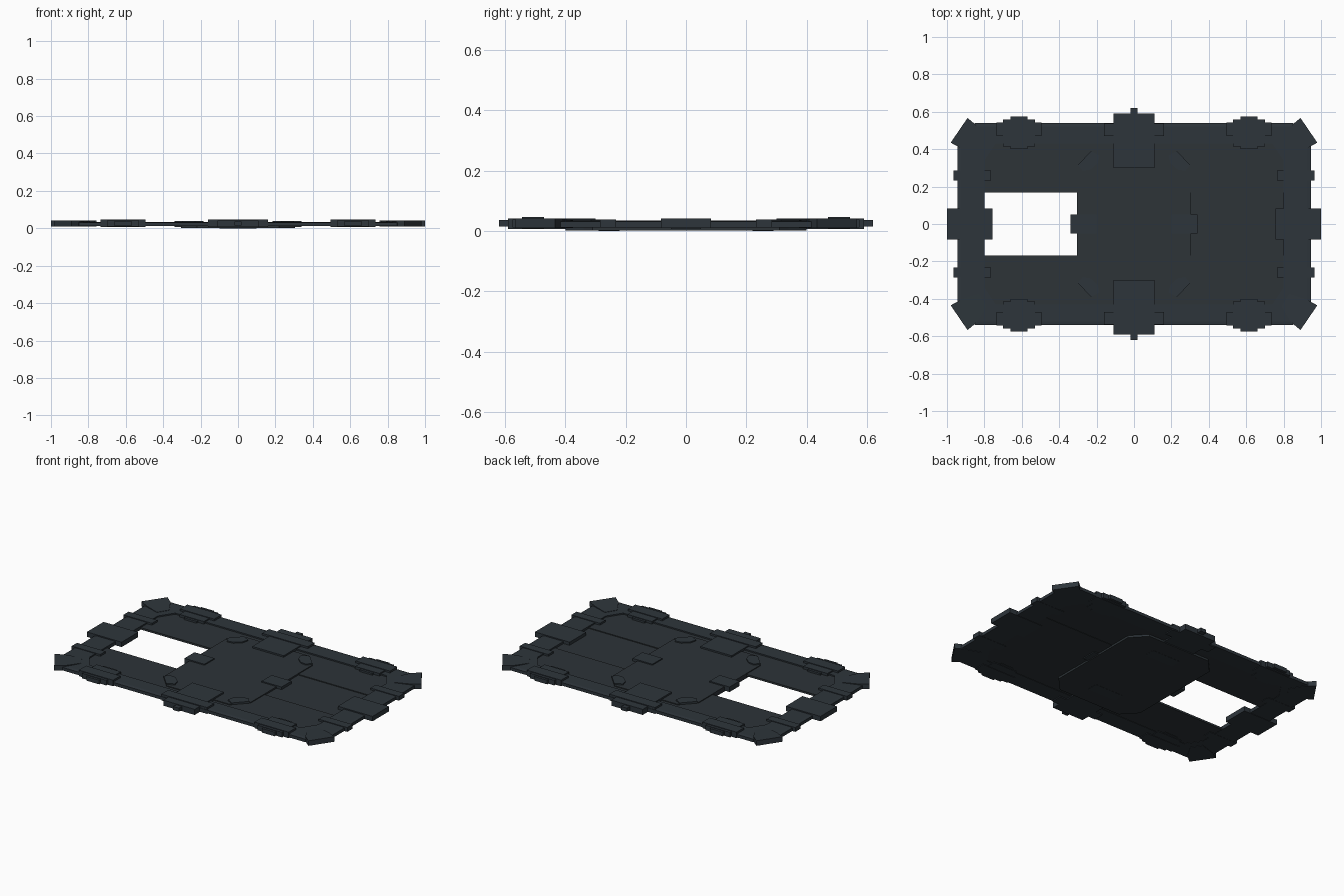
import bpy, bmesh

if "Cube" in bpy.data.objects:
    bpy.data.objects.remove(bpy.data.objects["Cube"])


def material(name, rgb):
    m = bpy.data.materials.new(name)
    m.diffuse_color = (*rgb, 1)
    m.use_nodes = True
    m.node_tree.nodes["Principled BSDF"].inputs["Base Color"].default_value = m.diffuse_color
    return m


FRAME = material("slate metal", (0.027, 0.036, 0.044))
PANEL = material("dark slate panel", (0.026, 0.033, 0.039))


def finish(name, bm, mat):
    bmesh.ops.recalc_face_normals(bm, faces=bm.faces)
    me = bpy.data.meshes.new(name)
    bm.to_mesh(me)
    bm.free()
    me.materials.append(mat)
    ob = bpy.data.objects.new(name, me)
    bpy.context.collection.objects.link(ob)
    return ob


def prism(name, pts, z0, z1, mat=FRAME, top=None):
    """Extruded outline; top may give one height per point."""
    bm = bmesh.new()
    hs = top or [z1] * len(pts)
    lo = [bm.verts.new((x, y, z0)) for x, y in pts]
    hi = [bm.verts.new((x, y, h)) for (x, y), h in zip(pts, hs)]
    bm.faces.new(lo)
    bm.faces.new(hi)
    for i in range(len(pts)):
        j = (i + 1) % len(pts)
        bm.faces.new((lo[i], lo[j], hi[j], hi[i]))
    return finish(name, bm, mat)


def box(name, x0, x1, y0, y1, z0, z1, mat=FRAME):
    return prism(name, [(x0, y0), (x1, y0), (x1, y1), (x0, y1)], z0, z1, mat)


def octagon(x, y, cx, cy):
    return [(x, y - cy), (x - cx, y), (cx - x, y), (-x, y - cy),
            (-x, cy - y), (cx - x, -y), (x - cx, -y), (x, cy - y)]


def mirrored(ob, x=True, y=True):
    """Repeat a part across the centre lines."""
    m = ob.modifiers.new("mirror", "MIRROR")
    m.use_axis = (x, y, False)
    m.use_mirror_merge = False
    return ob


# outer frame: eight-sided ring
rings = [(octagon(.945, .54, .095, .11), .012), (octagon(.945, .54, .095, .11), .031),
         (octagon(.925, .52, .09, .105), .034), (octagon(.80, .43, .06, .09), .034),
         (octagon(.80, .43, .06, .09), .012)]
bm = bmesh.new()
loops = [[bm.verts.new((x, y, z)) for x, y in pts] for pts, z in rings]
for a, b in zip(loops, loops[1:] + loops[:1]):
    for i in range(8):
        j = (i + 1) % 8
        bm.faces.new((a[i], a[j], b[j], b[i]))
finish("outer_frame", bm, FRAME)

# floor panels either side, with one open bay on the left
mirrored(prism("floor_panel", [(-.81, .168), (.81, .168), (.81, .345), (.745, .44), (-.745, .44), (-.81, .345)],
               .014, .026, PANEL), x=False)
box("closed_bay_panel", .29, .81, -.168, .168, .012, .021, PANEL)

# central eight-sided deck
prism("centre_deck", octagon(.305, .40, .085, .09), .001, .031, PANEL)

# angled plates on the deck corners
mirrored(prism("deck_corner_plate", [(.30, .315), (.23, .39), (.185, .365), (.195, .325), (.235, .29), (.275, .285)],
               .004, .038))

# small clips on the deck sides
mirrored(box("deck_side_clip", .20, .34, -.05, .05, .006, .038), y=False)

# long clamps at front and back
mirrored(box("long_clamp", -.11, .11, .30, .59, .006, .041), x=False)
mirrored(box("long_clamp_collar", -.16, .16, .47, .538, .006, .046), x=False)
mirrored(box("long_clamp_tab", -.02, .02, .57, .62, .014, .036), x=False)
mirrored(box("deck_foot", -.10, .10, .22, .29, 0, .006), x=False)

# end clamps at left and right
mirrored(box("end_clamp", .757, 1.0, -.083, .083, .010, .041), y=False)

# edge latches along front and back
mirrored(box("edge_latch_core", .57, .66, .40, .575, .012, .038))
mirrored(box("edge_latch_body", .53, .70, .415, .56, .010, .042))
mirrored(box("edge_latch_collar", .495, .735, .47, .543, .008, .046))

# narrow straps on the ends
mirrored(box("end_strap", .765, .965, .232, .285, .011, .038))

# corner brackets, sloping down inward
mirrored(prism("corner_bracket", [(.89, .567), (.98, .435), (.925, .405), (.83, .375), (.79, .44), (.84, .525)],
               .010, .042, FRAME, [.042, .042, .040, .036, .036, .040]))
